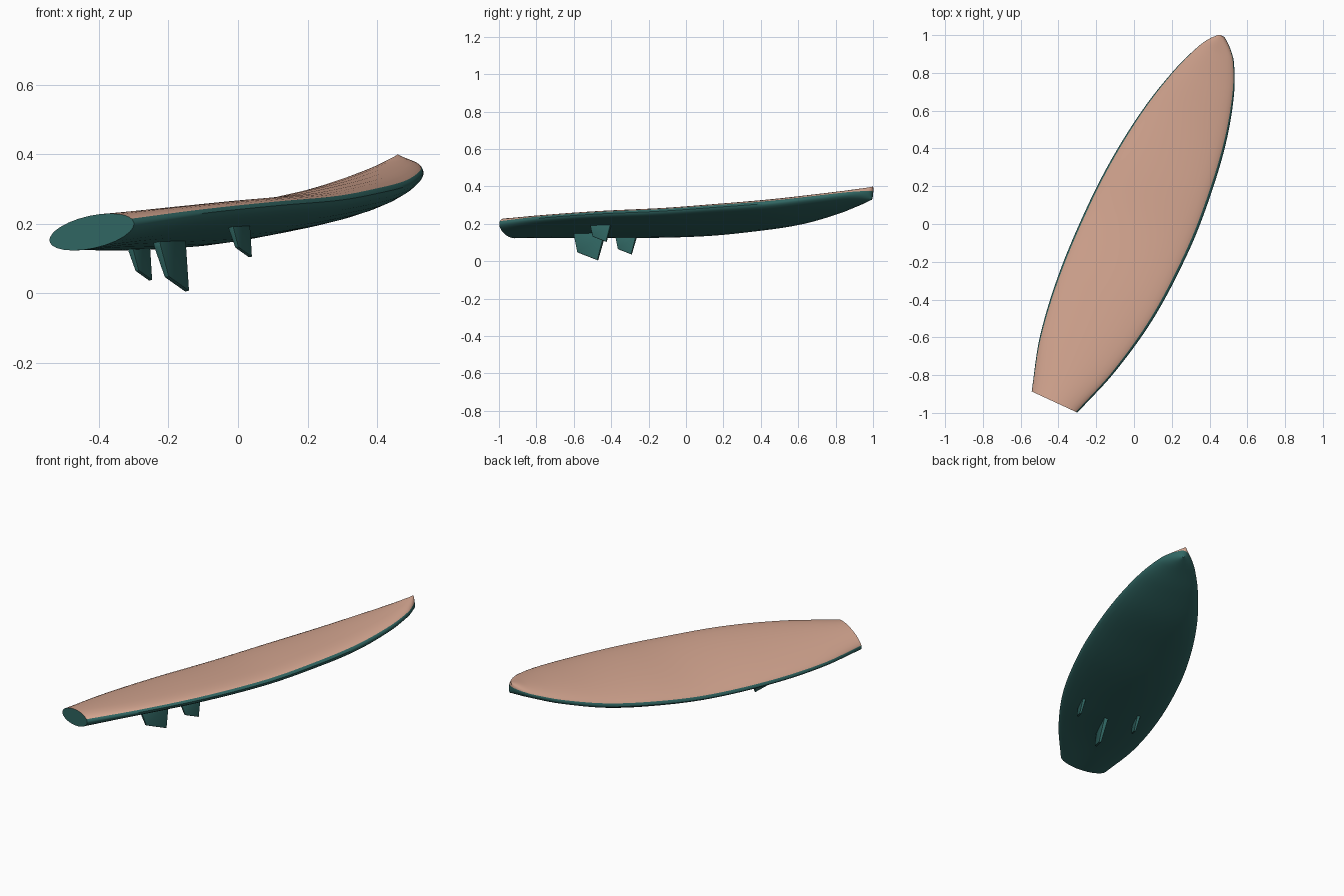
import bpy, bmesh, math
from mathutils import Vector

if "Cube" in bpy.data.objects:
    bpy.data.objects.remove(bpy.data.objects["Cube"])

# Board axes: U runs tail to nose, V runs across the level plan, roll tilts the deck
U = Vector((0.42, 0.9075, 0)).normalized()
V = Vector((U.y, -U.x, 0))
Z = Vector((0, 0, 1))
ROLL = math.radians(11.3)
ACROSS = V * math.cos(ROLL) + Z * math.sin(ROLL)
NORMAL = Z * math.cos(ROLL) - V * math.sin(ROLL)


def material(name, rgb):
    m = bpy.data.materials.new(name)
    m.diffuse_color = (*rgb, 1)
    m.use_nodes = True
    m.node_tree.nodes["Principled BSDF"].inputs["Base Color"].default_value = m.diffuse_color
    return m


PEACH = material("peach deck", (0.66, 0.38, 0.28))
TEAL = material("dark teal", (0.03, 0.135, 0.125))

# Stations: distance along, half width, half thickness, centre height, centre offset
STATIONS = [
    (-1.032, 0.136, 0.047, 0.176, 0.014),
    (-0.75, 0.224, 0.045, 0.186, 0.018),
    (-0.40, 0.283, 0.048, 0.196, 0.027),
    (0.00, 0.299, 0.051, 0.209, 0.030),
    (0.30, 0.282, 0.053, 0.232, 0.028),
    (0.60, 0.238, 0.053, 0.263, 0.027),
    (0.85, 0.170, 0.045, 0.306, 0.024),
    (1.00, 0.104, 0.038, 0.339, 0.018),
    (1.055, 0.064, 0.037, 0.352, 0.011),
    (1.09, 0.027, 0.036, 0.361, 0.006),
    (1.10, 0.010, 0.036, 0.364, 0.004),
]


def smooth_stations(rows, target=0.03):
    """Cubic interpolation through the stations."""
    def slope(i, k):
        a, b = rows[max(i - 1, 0)], rows[min(i + 1, len(rows) - 1)]
        return (b[k] - a[k]) / (b[0] - a[0])
    out = []
    for i in range(len(rows) - 1):
        a, b = rows[i], rows[i + 1]
        d = b[0] - a[0]
        steps = max(3, round(d / target))
        for j in range(steps):
            s = j / steps
            row = [a[0] + d * s]
            for k in range(1, 5):
                row.append((2*s**3 - 3*s**2 + 1) * a[k] + (s**3 - 2*s**2 + s) * d * slope(i, k)
                           + (3*s**2 - 2*s**3) * b[k] + (s**3 - s**2) * d * slope(i + 1, k))
            out.append(row)
    out.append(rows[-1])
    return out


def finish(bm, name, mats):
    bmesh.ops.recalc_face_normals(bm, faces=bm.faces)
    me = bpy.data.meshes.new(name)
    bm.to_mesh(me)
    bm.free()
    for m in mats:
        me.materials.append(m)
    ob = bpy.data.objects.new(name, me)
    bpy.context.collection.objects.link(ob)
    bpy.ops.object.select_all(action='DESELECT')
    ob.select_set(True)
    bpy.context.view_layer.objects.active = ob
    bpy.ops.object.shade_smooth_by_angle(angle=math.radians(35))
    return ob


def build_board():
    # Half section angles from deck centre to bottom centre, with one loop at the colour line
    half = [90, 75, 60, 45, 34, 25, 16, 8, 0, -8, -18, -30, -45, -60, -75, -90]
    edge = half.index(16)
    right = [math.radians(a) for a in half]
    angles = right + [math.pi - a for a in reversed(right[1:-1])]
    n = len(angles)
    bm = bmesh.new()
    rings = []
    for t, hw, h, zc, off in smooth_stations(STATIONS):
        centre = U * t + V * off + Z * zc
        rings.append([bm.verts.new(centre + ACROSS * hw * math.cos(a) + NORMAL * h * math.sin(a))
                      for a in angles])
    for r0, r1 in zip(rings, rings[1:]):
        for k in range(n):
            f = bm.faces.new((r0[k], r0[(k + 1) % n], r1[(k + 1) % n], r1[k]))
            f.material_index = 0 if (k < edge or k >= n - edge) else 1
    # End caps in rows, so the deck colour wraps over the nose
    for ring, is_nose in ((rings[0], False), (rings[-1], True)):
        for k in range(n // 2):
            loop = [ring[k], ring[k + 1], ring[(n - k - 1) % n], ring[(n - k) % n]]
            f = bm.faces.new(list(dict.fromkeys(loop)))
            f.material_index = 0 if is_nose and k < edge else 1
    return finish(bm, "board", [PEACH, TEAL])


def build_fin(name, root, scale):
    """Tapered fin hanging square to the bottom; profile is (along, up, half thickness)."""
    profile = [(-0.093, 0.03, 0.011), (0.093, 0.03, 0.011), (0.088, -0.01, 0.011),
               (0.061, -0.143, 0.007), (-0.062, -0.1, 0.007), (-0.088, -0.01, 0.011)]
    bm = bmesh.new()
    sides = []
    for s in (-1, 1):
        sides.append([bm.verts.new(Vector(root) + (U * a + NORMAL * b) * scale + ACROSS * s * th * max(scale, 0.8))
                      for a, b, th in profile])
    p, q = sides
    bm.faces.new(p)
    bm.faces.new(q[::-1])
    for i in range(len(p)):
        j = (i + 1) % len(p)
        bm.faces.new((p[i], q[i], q[j], p[j]))
    bmesh.ops.recalc_face_normals(bm, faces=bm.faces)
    bmesh.ops.bevel(bm, geom=bm.edges[:], offset=0.003, segments=2, profile=0.5, affect='EDGES')
    return finish(bm, name, [TEAL])


build_board()
build_fin("centre_fin", (-0.197, -0.515, 0.145), 1.0)
build_fin("left_fin", (-0.285, -0.32, 0.13), 0.67)
build_fin("right_fin", (0.002, -0.455, 0.197), 0.67)
